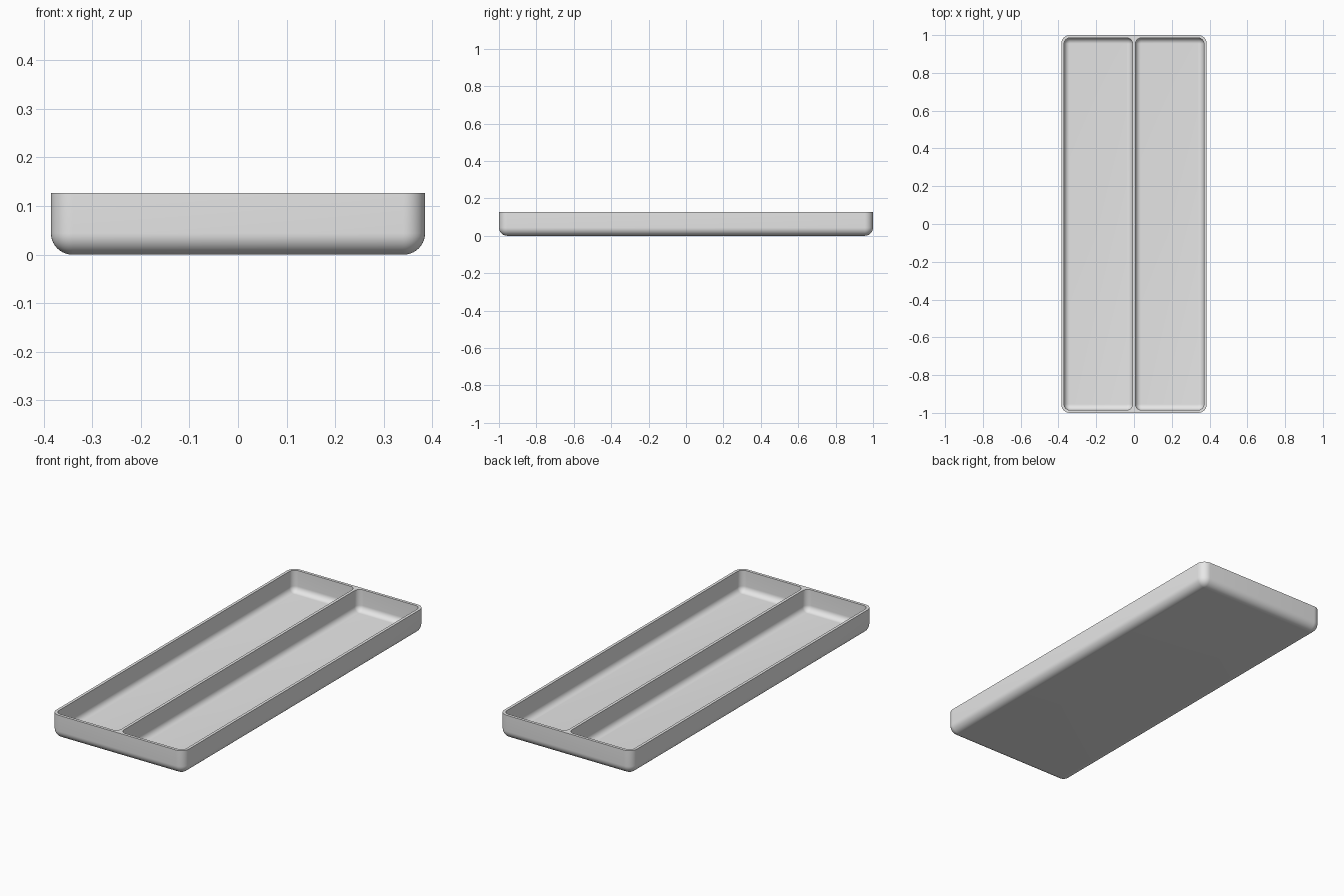
import bpy, bmesh, math

if "Cube" in bpy.data.objects:
    bpy.data.objects.remove(bpy.data.objects["Cube"])

HX, HY, H = 0.385, 1.0, 0.127   # outer half sizes and height
WALL, FLOOR = 0.015, 0.015
N = 10                          # segments per rounded corner

bm = bmesh.new()


def ring(x0, x1, y0, y1, r, z):
    """Rounded rectangle loop of vertices at height z."""
    verts = []
    for k, (cx, cy) in enumerate([(x1 - r, y1 - r), (x0 + r, y1 - r),
                                  (x0 + r, y0 + r), (x1 - r, y0 + r)]):
        for i in range(N + 1):
            a = math.pi / 2 * (k + i / N)
            verts.append(bm.verts.new((cx + r * math.cos(a), cy + r * math.sin(a), z)))
    return verts


def basin(x0, x1, y0, y1, corner, fillet, z0, z1):
    """Open box with rounded corners and a filleted bottom; returns rim loop."""
    rim = ring(x0, x1, y0, y1, corner, z1)
    prev = rim
    for i in range(N + 1):
        a = math.pi / 2 * i / N
        d = fillet * (1 - math.cos(a))
        z = z0 + fillet * (1 - math.sin(a))
        cur = ring(x0 + d, x1 - d, y0 + d, y1 - d, corner - d, z)
        n = len(cur)
        for j in range(n):
            k = (j + 1) % n
            bm.faces.new((prev[j], prev[k], cur[k], cur[j]))
        prev = cur
    bm.faces.new(prev)
    return rim


# outer shell and the two compartments
rims = [basin(-HX, HX, -HY, HY, 0.045, 0.044, 0, H)]
for x0, x1 in ((-HX + WALL, -WALL / 2), (WALL / 2, HX - WALL)):
    rims.append(basin(x0, x1, -HY + WALL, HY - WALL, 0.031, 0.030, FLOOR, H))

# flat rim joining the three loops
edges = [bm.edges.get((l[i], l[(i + 1) % len(l)])) for l in rims for i in range(len(l))]
bmesh.ops.triangle_fill(bm, edges=edges, use_beauty=True, normal=(0, 0, 1))
bmesh.ops.recalc_face_normals(bm, faces=bm.faces[:])

mesh = bpy.data.meshes.new("divided_tray")
bm.to_mesh(mesh)
bm.free()
tray = bpy.data.objects.new("divided_tray", mesh)
bpy.context.collection.objects.link(tray)

mat = bpy.data.materials.new("light_grey")
mat.diffuse_color = (0.8, 0.8, 0.8, 1)
mat.use_nodes = True
mat.node_tree.nodes["Principled BSDF"].inputs["Base Color"].default_value = mat.diffuse_color
mesh.materials.append(mat)

bpy.context.view_layer.objects.active = tray
tray.select_set(True)
bpy.ops.object.shade_smooth_by_angle(angle=math.radians(35))
